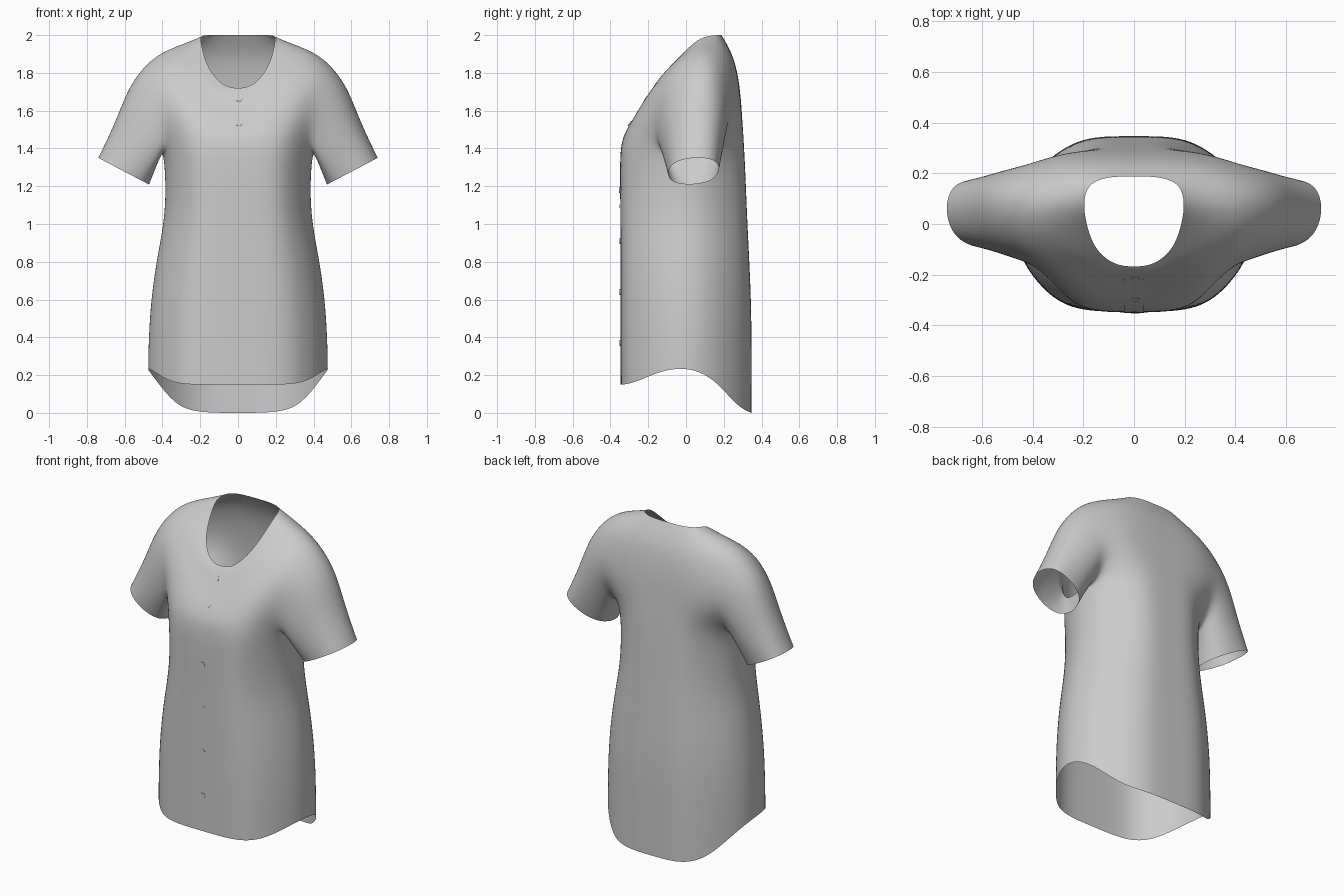
import bpy, bmesh, math
from mathutils import Vector

if "Cube" in bpy.data.objects:
    bpy.data.objects.remove(bpy.data.objects["Cube"])

COLS = 9  # half body columns: 0 = front centre, 4 = side, 8 = back centre
OUTLINE = [(0, 1), (.50, 1.0), (.74, .77), (.93, .42), (1.02, 0),
           (.93, .42), (.68, .79), (.40, 1.01), (0, 1.0)]  # half cross-section


def torso_ring(z, width, front, back):
    return [Vector((width * u, v * (-front if j < 4 else back), z)) for j, (u, v) in enumerate(OUTLINE)]


# Torso from hem to armpit: height, half width, front depth, back depth
rows = [torso_ring(*r) for r in (
    (0.15, 0.480, 0.346, 0.345), (0.38, 0.478, 0.347, 0.346), (0.60, 0.465, 0.347, 0.343),
    (0.82, 0.433, 0.347, 0.333), (1.02, 0.392, 0.347, 0.323), (1.22, 0.385, 0.349, 0.315),
    (1.40, 0.400, 0.349, 0.307))]
for v, z in zip(rows[0], (0.15, 0.148, 0.16, 0.22, 0.245, 0.19, 0.03, 0, 0)):
    v.z = z
ARM = len(rows) - 1

# Chest, armhole and shoulder rings, closing in to the neckline
chest = [(0, -.327, 1.48), (.16, -.325, 1.49), (.29, -.275, 1.52), (.38, -.18, 1.55), (.4, 0, 1.55),
         (.39, .24, 1.55), (.28, .287, 1.55), (.14, .298, 1.55), (0, .298, 1.55)]
upper = [(0, -.268, 1.57), (.14, -.262, 1.59), (.28, -.22, 1.67), (.41, -.14, 1.72), (.42, 0, 1.7),
         (.43, .24, 1.70), (.29, .277, 1.72), (.14, .287, 1.72), (0, .287, 1.72)]
shoulder = [(0, -.222, 1.64), (.12, -.217, 1.655), (.25, -.16, 1.75), (.43, -.06, 1.845), (.45, .07, 1.905),
            (.45, .175, 1.86), (.28, .245, 1.86), (.13, .26, 1.86), (0, .26, 1.86)]
neck = [(0, -.17, 1.715), (.08, -.163, 1.73), (.15, -.105, 1.81), (.181, -.03, 1.89), (.2, .06, 1.98),
        (.193, .125, 1.997), (.165, .168, 2.0), (.09, .188, 2.0), (0, .188, 2.0)]
for ring in (chest, upper, shoulder):
    rows.append([Vector(p) for p in ring])
rows.append([(Vector(a) + Vector(b)) / 2 + Vector((0, 0, 0.01)) for a, b in zip(shoulder, neck)])
rows.append([Vector(p) for p in neck])

bm = bmesh.new()
grid = [[None if j == 4 and ARM < i < ARM + 3 else bm.verts.new(p) for j, p in enumerate(r)]
        for i, r in enumerate(rows)]
for i in range(len(rows) - 1):
    for j in range(COLS - 1):
        if ARM <= i < ARM + 3 and j in (3, 4):
            continue  # armhole
        bm.faces.new((grid[i][j], grid[i][j + 1], grid[i + 1][j + 1], grid[i + 1][j]))

# Sleeve rings grown from the armhole edge to the cuff
a = ARM
loop = [grid[i][j] for i, j in ((a, 4), (a, 5), (a + 1, 5), (a + 2, 5), (a + 3, 5),
                                (a + 3, 4), (a + 3, 3), (a + 2, 3), (a + 1, 3), (a, 3))]
start = [v.co.copy() for v in loop]
previous = loop
for f, bulge in ((0.3, 0.045), (0.65, 0.01), (1.0, 0.0)):
    ring = []
    for k, p in enumerate(start):
        ang = 2 * math.pi * k / 10
        c, s = math.cos(ang), math.sin(ang)
        side = math.copysign(abs(s) ** 0.7, s)
        cuff = Vector((0.605 - 0.143 * c + 0.008 * side, 0.04 + 0.14 * side - 0.012 * c,
                       1.28 - 0.075 * c + 0.005 * side))
        top = max(0, -c) * bulge
        ring.append(bm.verts.new(p.lerp(cuff, f) + Vector((0.87, 0, 0.5)) * top))
    for k in range(10):
        n = (k + 1) % 10
        bm.faces.new((previous[k], previous[n], ring[n], ring[k]))
    previous = ring
bmesh.ops.recalc_face_normals(bm, faces=bm.faces)
for f in bm.faces:
    f.smooth = True


def make_object(name, mesh_bm):
    me = bpy.data.meshes.new(name)
    mesh_bm.to_mesh(me)
    mesh_bm.free()
    ob = bpy.data.objects.new(name, me)
    bpy.context.collection.objects.link(ob)
    return ob


shirt = make_object("shirt", bm)
mirror = shirt.modifiers.new("mirror", 'MIRROR')
mirror.use_clip = True
sub = shirt.modifiers.new("smooth", 'SUBSURF')
sub.levels = sub.render_levels = 3

# Find points on the shirt front for the placket and buttons
bpy.context.view_layer.update()
surface = shirt.evaluated_get(bpy.context.evaluated_depsgraph_get())


def front_point(x, z):
    hit, loc, normal, _ = surface.ray_cast(Vector((x, -1, z)), Vector((0, 1, 0)))
    if not hit:
        return Vector((x, -0.34, z)), Vector((0, -1, 0))
    return loc, (normal if normal.y < 0 else -normal)


# Button placket
bm = bmesh.new()
strip = []
for i in range(41):
    z = 0.153 + (1.712 - 0.153) * i / 40
    pair = []
    for x in (-0.04, 0, 0.04):
        loc, nor = front_point(x, z)
        pair.append(bm.verts.new(loc + nor * 0.003))
    strip.append(pair)
for lo, hi in zip(strip, strip[1:]):
    for k in (0, 1):
        bm.faces.new((lo[k], lo[k + 1], hi[k + 1], hi[k])).smooth = True
make_object("button_placket", bm)

# Buttons
for z in (1.66, 1.53, 1.18, 0.91, 0.64, 0.37):
    loc, nor = front_point(0.005, z)
    bpy.ops.mesh.primitive_cylinder_add(vertices=16, radius=0.016, depth=0.005, location=loc + nor * 0.003)
    button = bpy.context.object
    button.name = "button"
    button.rotation_euler = nor.to_track_quat('Z', 'Y').to_euler()
